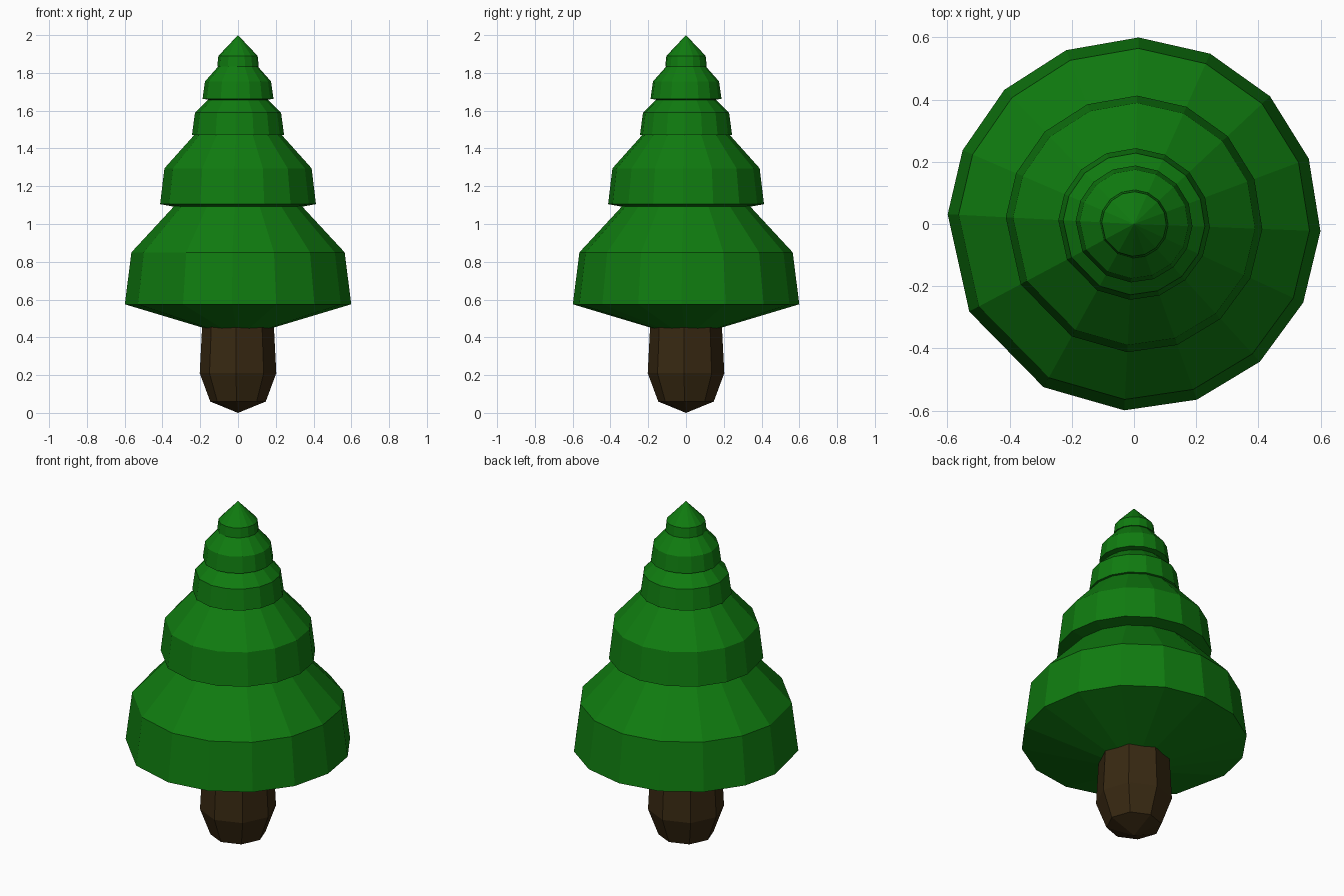
import bpy
import bmesh
from math import radians, cos, sin

cube = bpy.data.objects.get("Cube")
if cube:
    bpy.data.objects.remove(cube, do_unlink=True)


def make_material(name, rgb):
    mat = bpy.data.materials.new(name)
    mat.use_nodes = True
    color = (*rgb, 1.0)
    mat.diffuse_color = color
    mat.node_tree.nodes["Principled BSDF"].inputs["Base Color"].default_value = color
    return mat


def lathe(name, profile, angles, mat):
    """Spin a bottom-to-top (radius, height) profile; radius 0 makes a point."""
    bm = bmesh.new()
    rings = []
    for r, z in profile:
        spots = angles if r else [0]
        rings.append([bm.verts.new((r * cos(radians(a)), r * sin(radians(a)), z))
                      for a in spots])
    n = len(angles)
    for low, high in zip(rings, rings[1:]):
        for i in range(n):
            j = (i + 1) % n
            corners = [low[i % len(low)], low[j % len(low)],
                       high[j % len(high)], high[i % len(high)]]
            bm.faces.new(list(dict.fromkeys(corners)))
    if len(rings[-1]) > 1:
        bm.faces.new(rings[-1])
    bmesh.ops.recalc_face_normals(bm, faces=bm.faces)
    mesh = bpy.data.meshes.new(name)
    bm.to_mesh(mesh)
    bm.free()
    mesh.materials.append(mat)
    obj = bpy.data.objects.new(name, mesh)
    bpy.context.collection.objects.link(obj)
    return obj


green = make_material("needle green", (0.005, 0.2, 0.005))
brown = make_material("bark brown", (0.04, 0.022, 0.006))

# Foliage has twelve even sides and three wider ones at the front right
tier_angles = [-93 + 22.7 * i for i in range(12)] + [177, 208, 241]
trunk_angles = [-3 + 45 * i for i in range(8)]

# Trunk with a blunt pointed foot
lathe("trunk", [(0, 0), (0.147, 0.06), (0.203, 0.21), (0.188, 0.5)],
      trunk_angles, brown)

# Foliage tiers: underside, rim, shoulder, top
tiers = {
    "foliage_bottom": [(0, 0.395), (0.6, 0.575), (0.565, 0.85), (0.31, 1.125)],
    "foliage_lower": [(0, 1.03), (0.413, 1.105), (0.39, 1.295), (0.215, 1.49)],
    "foliage_middle": [(0, 1.43), (0.244, 1.472), (0.228, 1.59), (0.14, 1.675)],
    "foliage_upper": [(0, 1.63), (0.188, 1.663), (0.175, 1.755), (0.095, 1.845)],
    "foliage_tip": [(0, 1.815), (0.11, 1.835), (0.104, 1.89), (0, 2.0)],
}
for name, profile in tiers.items():
    lathe(name, profile, tier_angles, green)
